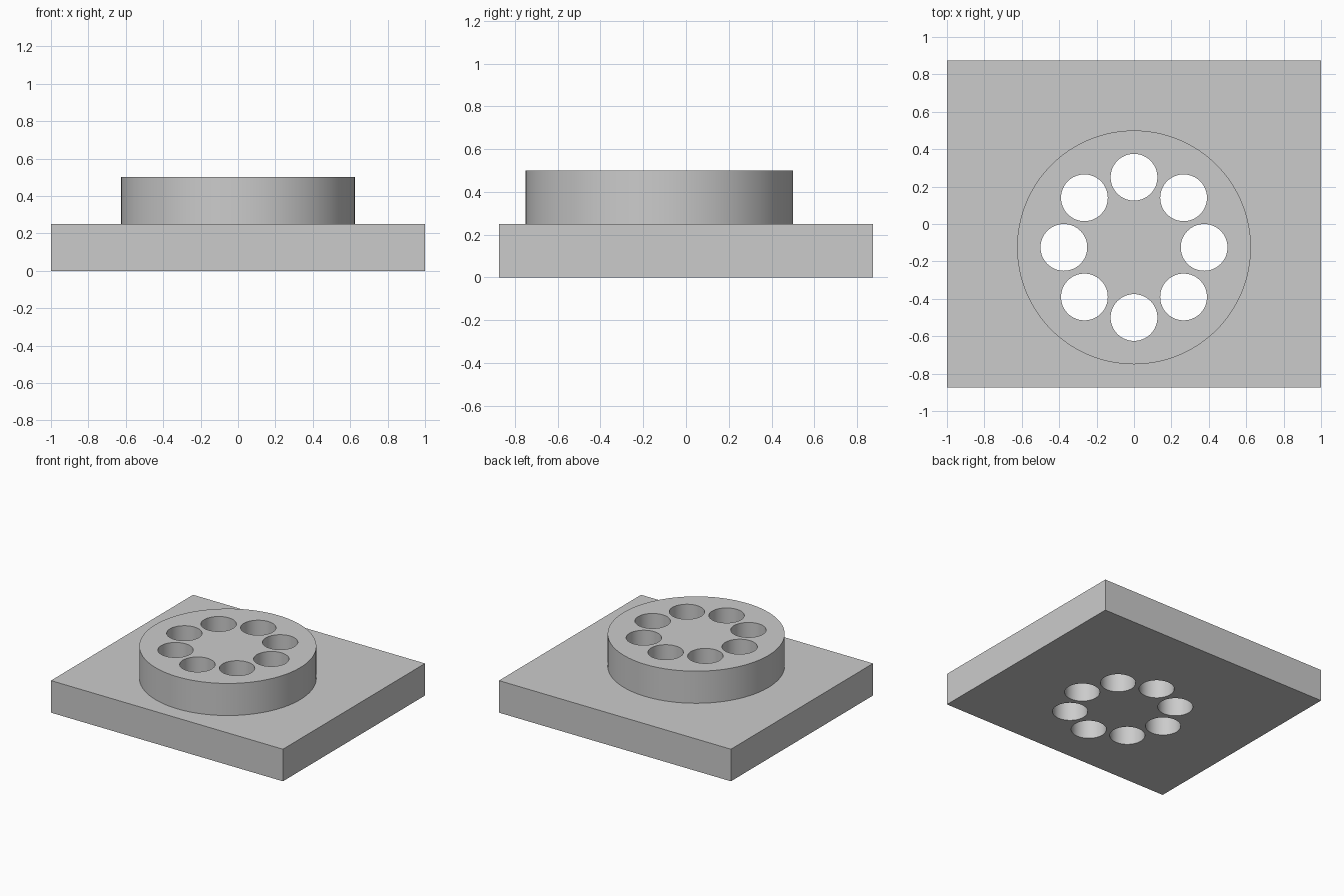
import bpy, bmesh
from math import cos, sin, tau, radians
from mathutils import Matrix, Vector

default = bpy.data.objects.get("Cube")
if default:
    bpy.data.objects.remove(default, do_unlink=True)

PLATE = Vector((2.0, 1.75, 0.25))
BOSS_CENTRE = Vector((0, -0.125, 0))
BOSS_RADIUS, BOSS_TOP = 0.625, 0.5
HOLES, HOLE_RADIUS, RING_RADIUS = 8, 0.125, 0.375

grey = bpy.data.materials.new("light grey")
grey.use_nodes = True
grey.diffuse_color = (0.6, 0.6, 0.6, 1)
grey.node_tree.nodes["Principled BSDF"].inputs["Base Color"].default_value = grey.diffuse_color


def add_object(name, bm):
    mesh = bpy.data.meshes.new(name)
    bm.to_mesh(mesh)
    bm.free()
    mesh.materials.append(grey)
    obj = bpy.data.objects.new(name, mesh)
    bpy.context.collection.objects.link(obj)
    return obj


def add_cylinder(bm, centre, radius, bottom, top, segments):
    middle = Vector((centre.x, centre.y, (bottom + top) / 2))
    bmesh.ops.create_cone(bm, cap_ends=True, segments=segments, radius1=radius,
                          radius2=radius, depth=top - bottom,
                          matrix=Matrix.Translation(middle))


# Rectangular base plate
bm = bmesh.new()
bmesh.ops.create_cube(bm, size=1, matrix=Matrix.Translation((0, 0, PLATE.z / 2))
                      @ Matrix.Diagonal((*PLATE, 1)))
plate = add_object("flanged_plate", bm)

# Round boss, sunk into the plate for a clean union
bm = bmesh.new()
add_cylinder(bm, BOSS_CENTRE, BOSS_RADIUS, PLATE.z / 2, BOSS_TOP, 128)
boss = add_object("boss_helper", bm)

# Ring of through holes
bm = bmesh.new()
for i in range(HOLES):
    angle = tau * i / HOLES
    offset = RING_RADIUS * Vector((cos(angle), sin(angle), 0))
    add_cylinder(bm, BOSS_CENTRE + offset, HOLE_RADIUS, -0.1, BOSS_TOP + 0.1, 64)
holes = add_object("hole_cutters", bm)

# Join the boss to the plate, then cut the holes
for helper, operation in ((boss, "UNION"), (holes, "DIFFERENCE")):
    helper.hide_render = True
    mod = plate.modifiers.new(operation.title(), "BOOLEAN")
    mod.operation, mod.object, mod.solver = operation, helper, "EXACT"

# Bake the result and drop the helpers
graph = bpy.context.evaluated_depsgraph_get()
baked = bpy.data.meshes.new_from_object(plate.evaluated_get(graph))
plate.modifiers.clear()
plate.data = baked
for helper in (boss, holes):
    bpy.data.objects.remove(helper, do_unlink=True)

# Smooth round walls, sharp rims
bpy.ops.object.select_all(action="DESELECT")
plate.select_set(True)
bpy.context.view_layer.objects.active = plate
bpy.ops.object.shade_smooth_by_angle(angle=radians(30))
